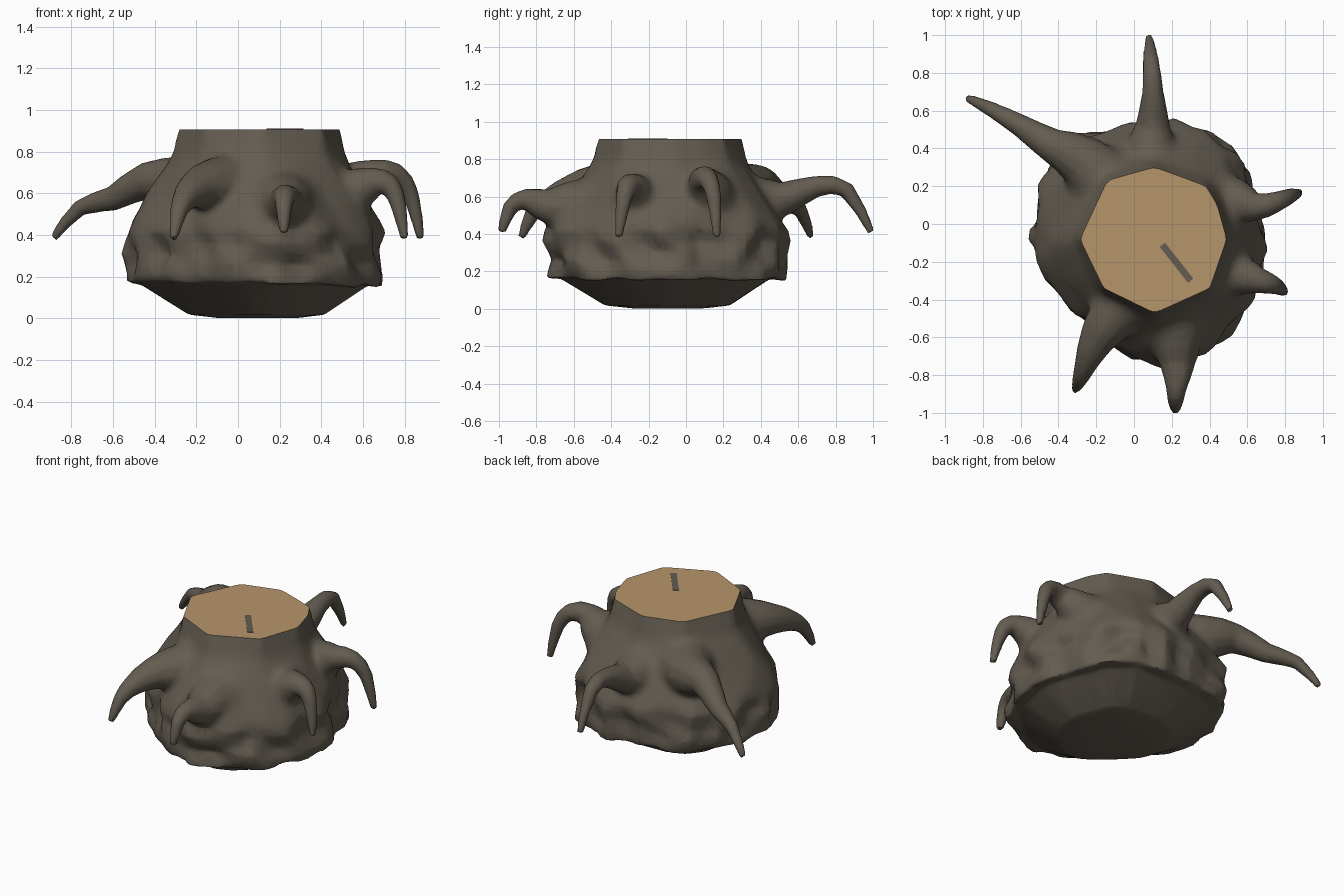
import bpy, bmesh, math
from mathutils import Vector, noise

if "Cube" in bpy.data.objects:
    bpy.data.objects.remove(bpy.data.objects["Cube"])

CX, CY, N = 0.10, -0.085, 72
CUT = 0.907


def mat(name, col):
    m = bpy.data.materials.new(name)
    m.diffuse_color = (*col, 1)
    m.use_nodes = True
    m.node_tree.nodes["Principled BSDF"].inputs["Base Color"].default_value = m.diffuse_color
    return m


BARK = mat("grey_brown_bark", (0.125, 0.107, 0.082))
WOOD = mat("cut_wood", (0.47, 0.30, 0.145))


def finish(name, bm, mats):
    bmesh.ops.recalc_face_normals(bm, faces=bm.faces)
    me = bpy.data.meshes.new(name)
    bm.to_mesh(me)
    bm.free()
    for m in mats:
        me.materials.append(m)
    ob = bpy.data.objects.new(name, me)
    bpy.context.collection.objects.link(ob)
    select(ob)
    return ob


def select(ob):
    bpy.ops.object.select_all(action='DESELECT')
    ob.select_set(True)
    bpy.context.view_layer.objects.active = ob


def apply(ob, kind, **props):
    m = ob.modifiers.new(kind, kind)
    for k, v in props.items():
        setattr(m, k, v)
    select(ob)
    bpy.ops.object.modifier_apply(modifier=m.name)


def loft(bm, rings):
    loops = [[bm.verts.new(p) for p in r] for r in rings]
    n = len(loops[0])
    for a, b in zip(loops, loops[1:]):
        for i in range(n):
            bm.faces.new((a[i], a[(i + 1) % n], b[(i + 1) % n], b[i]))
    return loops


# Outline of the trunk seen from above at its widest, and the cut top
WIDE = [(0.69, 0.02), (0.60, 0.25), (0.55, 0.40), (0.38, 0.52), (0.18, 0.53), (-0.13, 0.52),
        (-0.34, 0.44), (-0.47, 0.28), (-0.53, 0.08), (-0.55, -0.12), (-0.48, -0.29),
        (-0.32, -0.46), (-0.15, -0.61), (0.02, -0.74), (0.18, -0.76), (0.36, -0.69),
        (0.52, -0.55), (0.65, -0.37), (0.71, -0.12)]
TOP = [(0.44, 0.10), (0.38, 0.20), (0.11, 0.30), (-0.14, 0.23), (-0.285, -0.08), (-0.16, -0.34),
       (0.11, -0.47), (0.40, -0.34), (0.49, -0.08)]


def radius(poly, a):
    """Distance from the trunk axis to a polygon outline in direction a."""
    d = Vector((math.cos(a), math.sin(a)))
    for p, q in zip(poly, poly[1:] + poly[:1]):
        p, q = Vector(p) - Vector((CX, CY)), Vector(q) - Vector((CX, CY))
        e = q - p
        den = d.cross(e)
        if abs(den) < 1e-9:
            continue
        t, s = p.cross(e) / den, p.cross(d) / den
        if t > 0 and -1e-6 <= s <= 1 + 1e-6:
            return t
    return 0.4


# Trunk: (height, blend from top outline to wide outline, lumpiness)
LEVELS = [(0.98, -0.09, 0), (0.91, 0, 0), (0.78, 0.15, 0), (0.70, 0.34, 0.01), (0.61, 0.57, 0.02),
          (0.52, 0.80, 0.025), (0.45, 0.97, 0.03), (0.41, 1.0, 0.04), (0.36, 0.99, 0.06),
          (0.31, 0.99, 0.065), (0.26, 1.0, 0.06), (0.21, 1.0, 0.035), (0.165, 0.97, 0.025)]


def blend(z):
    for (z1, f1, _), (z0, f0, _) in zip(LEVELS, LEVELS[1:]):
        if z0 <= z <= z1:
            return f0 + (f1 - f0) * (z - z0) / (z1 - z0)
    return 1


def surface(a, z, f=None):
    f = blend(z) if f is None else f
    return radius(TOP, a) * (1 - f) + radius(WIDE, a) * f


def at(a, r, z):
    return Vector((CX + r * math.cos(a), CY + r * math.sin(a), z))


ANGLES = [2 * math.pi * i / N for i in range(N)]
rings = []
for z, f, lump in LEVELS:
    ring = []
    for a in ANGLES:
        p = at(a, surface(a, z, f), z)
        n = noise.noise(p * 6.5 + Vector((3.1, 1.7, 0)))
        r = surface(a, z, f) + lump * (1.3 * n - 0.25)
        low = z < 0.2
        ring.append(at(a, r, z - (0.012 * math.cos(a - 0.3) + 0.02 * n if low else 0)))
    rings.append(ring)
# bowl-shaped underside set in from the rim
for z, f in ((0.16, 0.87), (0.018, 0.52), (0.002, 0.30)):
    rings.append([at(a, radius(WIDE, a) * f, z) for a in ANGLES])
bm = bmesh.new()
loops = loft(bm, rings)
bm.faces.new(loops[0])
bm.faces.new(loops[-1])
trunk = finish("stump", bm, [BARK, WOOD])


# Roots: swept tapering tubes of (x, y, z, radius)
def root(name, pts, sides=12):
    P = [Vector(p[:3]) for p in pts]
    R = [p[3] for p in pts]
    fine = []
    for i in range(len(P) - 1):
        p0, p1, p2, p3 = P[max(i - 1, 0)], P[i], P[i + 1], P[min(i + 2, len(P) - 1)]
        for t in (0, 0.5):
            q = 0.5 * (2 * p1 + (p2 - p0) * t + (2 * p0 - 5 * p1 + 4 * p2 - p3) * t * t
                       + (3 * p1 - p0 - 3 * p2 + p3) * t ** 3)
            fine.append((q, R[i] * (1 - t) + R[i + 1] * t))
    fine.append((P[-1], R[-1]))
    flat = P[-1] - P[0]
    side = Vector((-flat.y, flat.x, 0)).normalized()
    rings = []
    for i, (q, r) in enumerate(fine):
        t = (fine[min(i + 1, len(fine) - 1)][0] - fine[max(i - 1, 0)][0]).normalized()
        s = (side - t * side.dot(t)).normalized()
        u = t.cross(s)
        rings.append([q + r * (math.cos(k * 2 * math.pi / sides) * s
                               + math.sin(k * 2 * math.pi / sides) * u) for k in range(sides)])
    bm = bmesh.new()
    lo = loft(bm, rings)
    bm.faces.new(lo[0])
    bm.faces.new(lo[-1])
    return finish(name, bm, [BARK])


ROOTS = {
    "back_left_root": [(-0.10, 0.16, 0.60, 0.23), (-0.28, 0.34, 0.64, 0.14), (-0.44, 0.42, 0.66, 0.09),
                       (-0.60, 0.52, 0.575, 0.060), (-0.76, 0.61, 0.53, 0.040), (-0.885, 0.668, 0.385, 0.020)],
    "back_root": [(0.10, 0.22, 0.55, 0.24), (0.09, 0.40, 0.57, 0.145), (0.10, 0.53, 0.59, 0.09),
                  (0.10, 0.70, 0.655, 0.057), (0.09, 0.86, 0.635, 0.044), (0.08, 0.99, 0.41, 0.020)],
    "right_root": [(0.38, 0.14, 0.54, 0.20), (0.54, 0.12, 0.63, 0.125), (0.65, 0.09, 0.69, 0.074),
                   (0.76, 0.12, 0.69, 0.054), (0.83, 0.15, 0.59, 0.040), (0.877, 0.165, 0.38, 0.020)],
    "right_front_root": [(0.42, -0.24, 0.54, 0.20), (0.56, -0.27, 0.61, 0.115), (0.66, -0.30, 0.655, 0.070),
                         (0.73, -0.32, 0.635, 0.052), (0.77, -0.34, 0.54, 0.038), (0.80, -0.36, 0.38, 0.020)],
    "front_root": [(0.21, -0.40, 0.52, 0.23), (0.22, -0.60, 0.54, 0.155), (0.23, -0.75, 0.55, 0.092),
                   (0.225, -0.86, 0.585, 0.057), (0.22, -0.94, 0.54, 0.042), (0.22, -0.985, 0.41, 0.022)],
    "front_left_root": [(0.0, -0.34, 0.62, 0.21), (-0.12, -0.50, 0.635, 0.135), (-0.20, -0.62, 0.62, 0.094),
                        (-0.25, -0.73, 0.58, 0.064), (-0.285, -0.82, 0.51, 0.042), (-0.31, -0.88, 0.38, 0.020)],
}
parts = [root(n, p) for n, p in ROOTS.items()]

# Fuse the roots into the trunk, then soften the joins
select(trunk)
for p in parts:
    p.select_set(True)
bpy.ops.object.join()
apply(trunk, 'REMESH', mode='VOXEL', voxel_size=0.013)
bm = bmesh.new()
bm.from_mesh(trunk.data)
join = []
for v in bm.verts:
    x, y, z = v.co.x - CX, v.co.y - CY, v.co.z
    if 0.43 < z < 0.84 and math.hypot(x, y) < surface(math.atan2(y, x), z) + 0.07:
        join.append(v)
for i in range(30):
    bmesh.ops.smooth_vert(bm, verts=join, factor=0.5, use_axis_x=True, use_axis_y=True, use_axis_z=True)
for i in range(2):
    bmesh.ops.smooth_vert(bm, verts=bm.verts, factor=0.5, use_axis_x=True, use_axis_y=True, use_axis_z=True)
bm.to_mesh(trunk.data)
bm.free()
apply(trunk, 'DECIMATE', ratio=0.10)

# Saw the top off flat and show the wood
bm = bmesh.new()
bm.from_mesh(trunk.data)
for f in bm.faces:
    f.material_index = 0
cut = bmesh.ops.bisect_plane(bm, geom=bm.verts[:] + bm.edges[:] + bm.faces[:], plane_co=(0, 0, CUT),
                             plane_no=(0, 0, 1), clear_outer=True)
edges = [e for e in cut['geom_cut'] if isinstance(e, bmesh.types.BMEdge)]
for f in bmesh.ops.contextual_create(bm, geom=edges)['faces']:
    f.material_index = 1
bmesh.ops.recalc_face_normals(bm, faces=bm.faces)
bm.to_mesh(trunk.data)
bm.free()
select(trunk)
bpy.ops.object.shade_smooth_by_angle(angle=math.radians(40))

# Dark split across the cut wood
bm = bmesh.new()
a, b = Vector((0.15, -0.11, CUT - 0.003)), Vector((0.30, -0.30, CUT - 0.003))
w = (b - a).normalized().cross(Vector((0, 0, 1))) * 0.018
base = [a + w, b + w, b - w, a - w]
lo = loft(bm, [base, [p + Vector((0, 0, 0.006)) for p in base]])
bm.faces.new(lo[0])
bm.faces.new(lo[1])
finish("wood_split", bm, [BARK])
